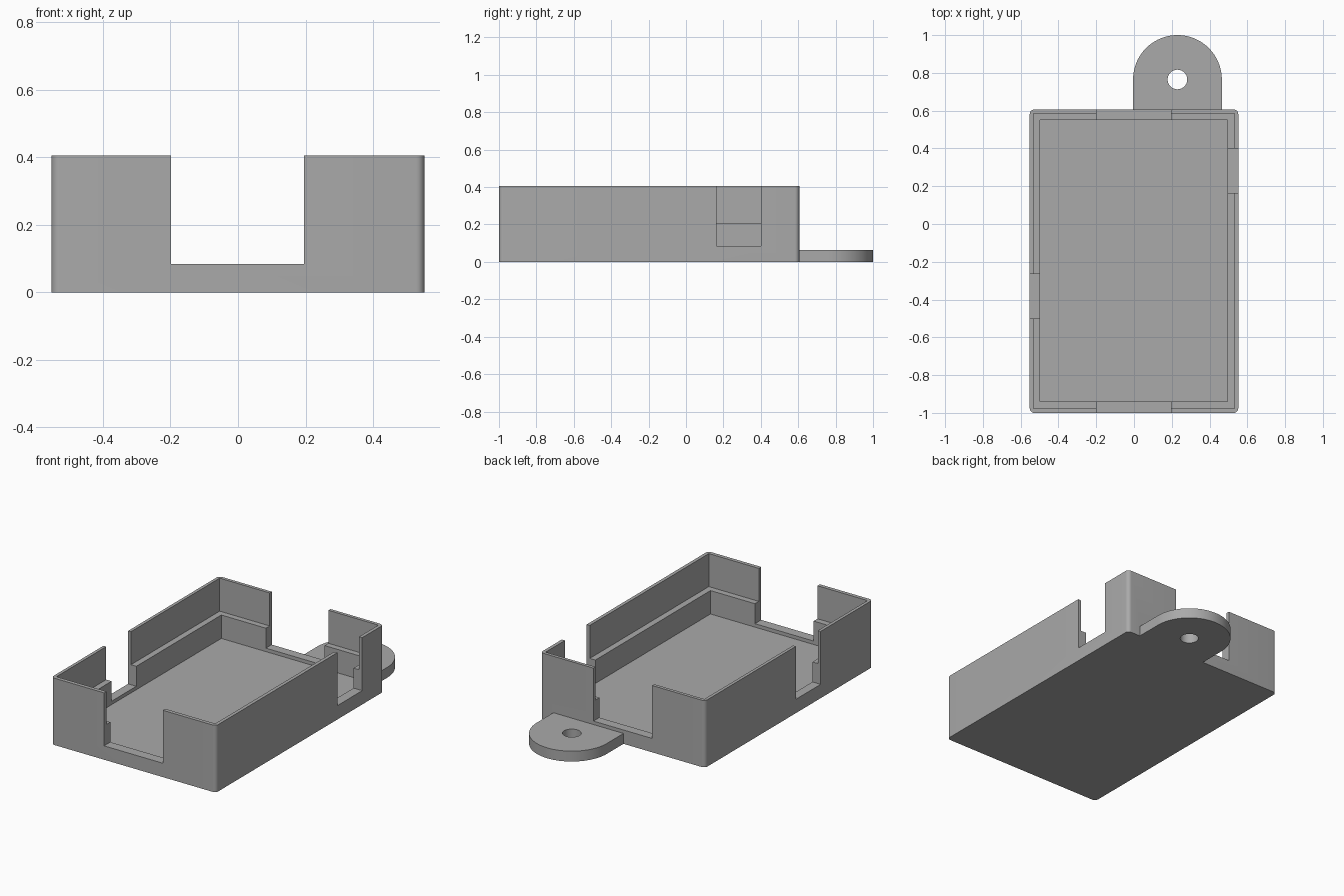
import bpy, bmesh
from math import sin, cos, pi

if "Cube" in bpy.data.objects:
    bpy.data.objects.remove(bpy.data.objects["Cube"], do_unlink=True)

grey = bpy.data.materials.new("plain grey")
grey.use_nodes = True
grey.diffuse_color = (0.4, 0.4, 0.4, 1)
grey.node_tree.nodes["Principled BSDF"].inputs["Base Color"].default_value = (0.4, 0.4, 0.4, 1)


def arc(cx, cy, r, start, end, steps):
    angles = [start + (end - start) * i / steps for i in range(steps + 1)]
    return [(cx + r * cos(a), cy + r * sin(a)) for a in angles]


def prism(name, outline, z0, z1):
    """Extrude a counter-clockwise outline from z0 to z1."""
    bm = bmesh.new()
    base = bm.faces.new([bm.verts.new((x, y, z0)) for x, y in outline])
    top = bmesh.ops.extrude_face_region(bm, geom=[base])["geom"]
    bmesh.ops.translate(bm, vec=(0, 0, z1 - z0),
                        verts=[v for v in top if isinstance(v, bmesh.types.BMVert)])
    bmesh.ops.recalc_face_normals(bm, faces=bm.faces)
    mesh = bpy.data.meshes.new(name)
    bm.to_mesh(mesh)
    bm.free()
    mesh.materials.append(grey)
    obj = bpy.data.objects.new(name, mesh)
    bpy.context.collection.objects.link(obj)
    return obj


def block(name, x0, x1, y0, y1, z0, z1):
    return prism(name, [(x0, y0), (x1, y0), (x1, y1), (x0, y1)], z0, z1)


def combine(target, tool, operation):
    mod = target.modifiers.new(operation.lower(), "BOOLEAN")
    mod.operation = operation
    mod.solver = "EXACT"
    mod.object = tool
    bpy.context.view_layer.objects.active = target
    bpy.ops.object.modifier_apply(modifier=mod.name)
    bpy.data.objects.remove(tool, do_unlink=True)


W, FRONT, BACK, H = 0.552, -1.0, 0.606, 0.405
FLOOR, SILL, LEDGE, ABOVE = 0.063, 0.084, 0.205, 0.6
R = 0.024

# Case body with rounded upright corners
corners = [(W - R, BACK - R), (R - W, BACK - R), (R - W, FRONT + R), (W - R, FRONT + R)]
outline = []
for i, (cx, cy) in enumerate(corners):
    outline += arc(cx, cy, R, i * pi / 2, (i + 1) * pi / 2, 8)
case = prism("open_case", outline, 0, H)

# Mounting tab with a screw hole
tx, ty, tr = 0.23, 0.765, 0.235
tab = prism("mounting_tab", arc(tx, ty, tr, 0, pi, 48)
            + [(tx - tr, BACK - 0.03), (tx + tr, BACK - 0.03)], 0, FLOOR)
combine(case, tab, "UNION")
hole = prism("screw_hole", arc(tx, ty, 0.052, 0, 2 * pi, 32)[:-1], -0.1, 0.2)
combine(case, hole, "DIFFERENCE")

# Lower cavity, and the wider recess that leaves a ledge and thin upper walls
combine(case, block("cavity", -0.497, 0.494, -0.94, 0.55, FLOOR, ABOVE), "DIFFERENCE")
combine(case, block("recess", -0.533, 0.531, -0.977, 0.586, LEDGE, ABOVE), "DIFFERENCE")

# Openings in the end walls and the two offset side walls
for x0, x1, y0, y1 in [(-0.198, 0.196, -1.1, -0.8), (-0.198, 0.196, 0.5, 0.7),
                       (0.4, 0.7, 0.163, 0.401), (-0.7, -0.4, -0.501, -0.264)]:
    combine(case, block("opening", x0, x1, y0, y1, SILL, ABOVE), "DIFFERENCE")

# Smooth the rounded parts, keep the edges sharp
bpy.ops.object.select_all(action="DESELECT")
case.select_set(True)
bpy.context.view_layer.objects.active = case
bpy.ops.object.shade_smooth_by_angle(angle=pi / 6)
